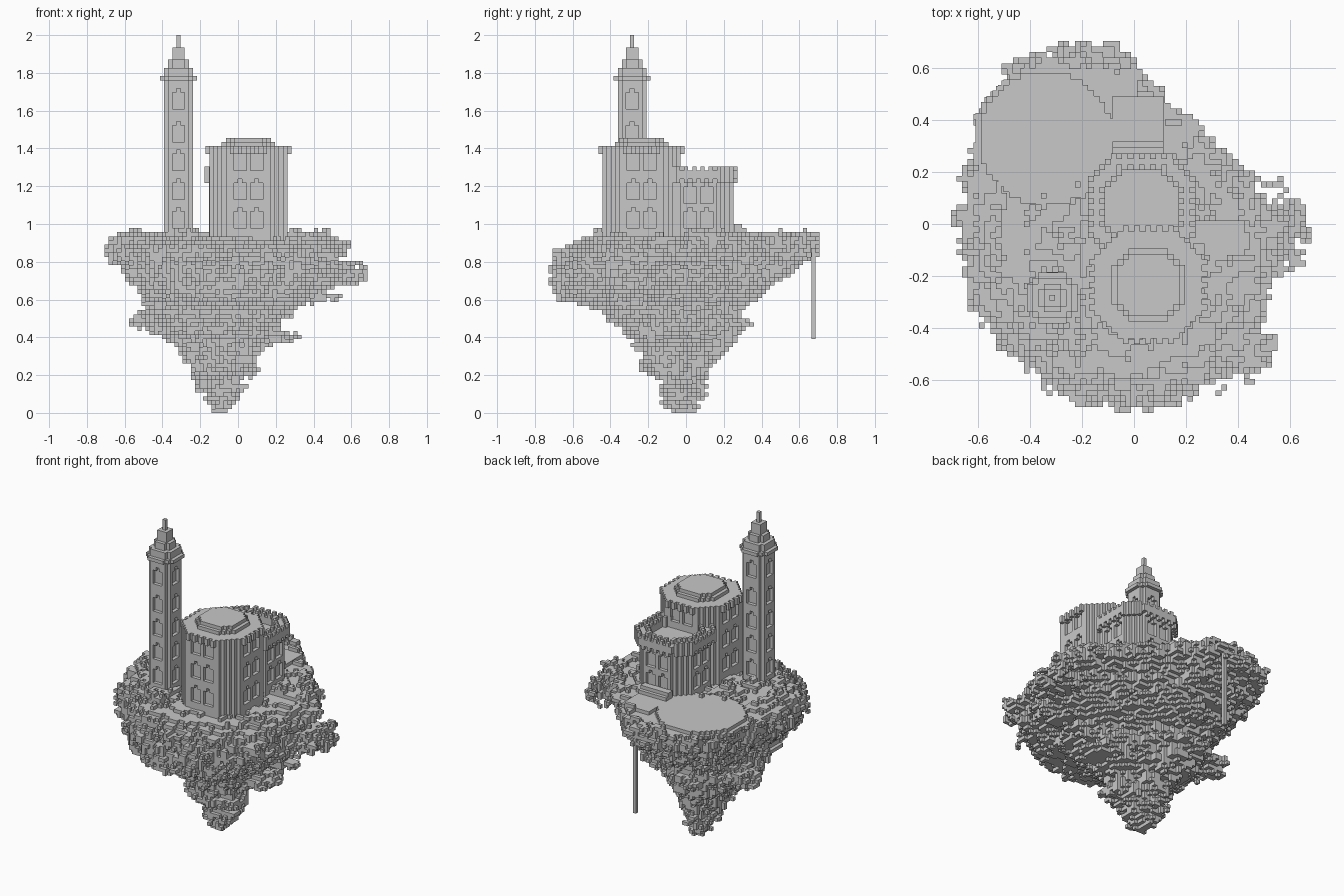
import bpy, math, random
from mathutils import Vector, noise

random.seed(7)
V = 2 / 92                      # edge length of one block

cube = bpy.data.objects.get("Cube")
if cube:
    bpy.data.objects.remove(cube, do_unlink=True)

stone = bpy.data.materials.new("grey_stone")
stone.use_nodes = True
GREY = (0.58, 0.58, 0.58, 1)
stone.diffuse_color = GREY
stone.node_tree.nodes["Principled BSDF"].inputs["Base Color"].default_value = GREY


def build(name, cells, cx=0, cy=0):
    """Turn a set of block cells into one mesh holding only the exposed faces."""
    verts, faces = {}, []
    for c in cells:
        for axis in range(3):
            u, v = (axis + 1) % 3, (axis + 2) % 3
            for side in (0, 1):
                near = list(c)
                near[axis] += 2 * side - 1
                if tuple(near) in cells:
                    continue
                face = []
                for du, dv in ((0, 0), (1, 0), (1, 1), (0, 1)):
                    p = list(c)
                    p[axis] += side
                    p[u] += du
                    p[v] += dv
                    face.append(verts.setdefault(tuple(p), len(verts)))
                faces.append(face if side else face[::-1])
    mesh = bpy.data.meshes.new(name)
    mesh.from_pydata([((i - 0.5) * V, (j - 0.5) * V, k * V) for i, j, k in verts], [], faces)
    mesh.materials.append(stone)
    obj = bpy.data.objects.new(name, mesh)
    obj.location = (cx, cy, 0)
    bpy.context.collection.objects.link(obj)


def octagon(half, k0, k1):
    """Solid eight-sided prism of blocks."""
    r = range(-half, half + 1)
    return {(i, j, k) for i in r for j in r if abs(i) + abs(j) <= 1.5 * half + 0.5
            for k in range(k0, k1)}


def box(i0, i1, j0, j1, k0, k1):
    return {(i, j, k) for i in range(i0, i1) for j in range(j0, j1) for k in range(k0, k1)}


def teeth(half, k):
    """Every other block of a one-block octagonal ring."""
    ring = octagon(half, k, k + 1) - octagon(half - 1, k, k + 1)
    return {c for c in ring if (c[0] + (c[1] if abs(c[1]) < half else 0)) % 2 == 0}


def windows(half, columns, rows):
    """Cells of arched recesses on the four straight walls."""
    cut = set()
    for k0 in rows:
        for col in columns:
            arch = [(col + w, k) for w in (-1, 0, 1) for k in range(k0, k0 + 4)] + [(col, k0 + 4)]
            for a, k in arch:
                for s in (-half, half):
                    cut |= {(a, s, k), (s, a, k)}
    return cut


# Slim tower with flange and stepped spire
tower = octagon(3, 38, 81) - windows(3, [0], (45, 52, 59, 66, 74))
for half, k0, k1 in ((4, 81, 82), (3, 82, 84), (2, 84, 86), (1, 86, 89), (0, 89, 92)):
    tower |= octagon(half, k0, k1)
tower |= octagon(4, 38, 43)
build("slim_tower", tower, -0.315, -0.285)

# Main keep with toothed rim and stepped roof
keep = octagon(9, 38, 65) - windows(9, (-2, 2), (45, 52, 59))
keep |= teeth(10, 63) | teeth(10, 64) | octagon(6, 65, 66) | octagon(5, 66, 67)
build("main_keep", keep, 0.055, -0.235)

# Lower hall with toothed parapet
hall = octagon(8, 38, 57) - windows(8, (-2, 2), (45, 51))
hall |= teeth(9, 56) | (octagon(9, 57, 59) - octagon(6, 57, 59)) | teeth(9, 59) | teeth(7, 59)
build("rear_hall", hall, 0.03, 0.066)

# Stairs and landing behind the hall
stairs = box(-4, 5, 0, 8, 40, 44)
for step in range(3):
    stairs |= box(-4, 5, -3, 1 - step, 42, 44 + step)
build("rear_stairs", stairs, 0.015, 0.33)

# Flat pool reaching the hall, with a thin waterfall beyond it
POOL = Vector((-0.34, 0.33))


def disc(radius, k):
    n = int(radius / V) + 1
    return {(i, j, k) for i in range(-n, n + 1) for j in range(-n, n + 1)
            if math.hypot(i, j) * V < radius}


build("pool", disc(0.275, 42) | disc(0.26, 43) | box(4, 14, -8, 4, 42, 44), *POOL)
build("waterfall", box(0, 1, 0, 1, 18, 40), -0.115, 0.674)

# Island plan outline, in hundredths
OUTLINE = [(-69, -7), (-64, 22), (-59, 43), (-48, 59), (-25, 70), (0, 70), (10, 58), (20, 46),
           (40, 28), (54, 14), (69, -6), (62, -25), (59, -48), (30, -65), (0, -72), (-22, -70),
           (-50, -50), (-63, -35)]
polar = sorted((math.atan2(y / 72, x / 69), math.hypot(x / 69, y / 72)) for x, y in OUTLINE)
polar = [(polar[-1][0] - math.tau, polar[-1][1])] + polar + [(polar[0][0] + math.tau, polar[0][1])]

# Island extents by height, in hundredths: height, x range, y range
LAYERS = [(0, -14, -5, -6, 3), (8, -16, 1, -13, 9), (17, -23, 5, -11, 10),
          (24, -26, 13, -25, 12), (30, -28, 8, -22, 17), (36, -33, 18, -25, 26),
          (42, -41, 20, -33, 27), (47, -45, 24, -37, 33), (54, -47, 29, -45, 28),
          (60, -48, 38, -65, 37), (66, -54, 50, -70, 45), (74, -60, 55, -70, 55),
          (80, -65, 53, -69, 63), (87, -67, 58, -65, 71), (92, -67, 56, -54, 70),
          (100, -59, 45, -47, 63)]

# Rock outcrops that jut out of the sides: centre and radii, in hundredths
SPURS = [(-47, 10, 49, 10, 11, 5), (21, -5, 40, 10, 11, 4), (53, -4, 74, 14, 17, 6),
         (44, -50, 79, 10, 10, 6), (42, -15, 61, 9, 9, 3)]


def blend(table, t):
    """Linear lookup in a table of rows sorted by their first entry."""
    for a, b in zip(table, table[1:]):
        if t <= b[0]:
            f = (t - a[0]) / (b[0] - a[0])
            return [p + (q - p) * f for p, q in zip(a[1:], b[1:])]
    return list(table[-1][1:])


def surface(x, y):
    """Ground level in blocks, including scrub; the rear and right sides lie higher."""
    ground = 43 if y > 0.02 or x < -0.2 else 42
    if y > 0.17 and (Vector((x, y)) - POOL).length < 0.29:
        return ground
    if -0.24 < x < 0.12 and 0.16 < y < 0.5:
        return ground
    amount = 0.7 + 2.6 * noise.noise(Vector((x * 10, y * 10, 4))) + random.uniform(-0.5, 0.8)
    if math.hypot(x - 0.05, y + 0.22) < 0.3:
        amount = min(amount, 1.2)
    return ground + max(0, min(3, int(amount)))


# Floating rock island, rough on every side
N = 35
tops = {(i, j): surface(i * V, j * V) for i in range(-N, N + 1) for j in range(-N, N + 1)}
rock = set()
for k in range(47):
    z = (k + 0.5) * V * 100
    x0, x1, y0, y1 = (e / 100 for e in blend(LAYERS, z))
    hx, hy = (x1 - x0) / 2, (y1 - y0) / 2
    for (i, j), top in tops.items():
        if k >= top:
            continue
        px, py = (i * V - x0 - hx) / hx, (j * V - y0 - hy) / hy
        reach = blend(polar, math.atan2(py, px))[0]
        depth = (1 - math.hypot(px, py) / reach) * (hx + hy) / 2
        for sx, sy, sz, rx, ry, rz in SPURS:
            far = math.hypot((i * V * 100 - sx) / rx, (j * V * 100 - sy) / ry, (z - sz) / rz)
            depth = max(depth, (1 - far) * 0.1)
        rough = 0.055 * noise.noise(Vector((i, j, k * 1.6)) * 0.3) + random.uniform(-0.03, 0.014)
        if depth + rough > 0:
            rock.add((i, j, k))
build("floating_island", rock)
